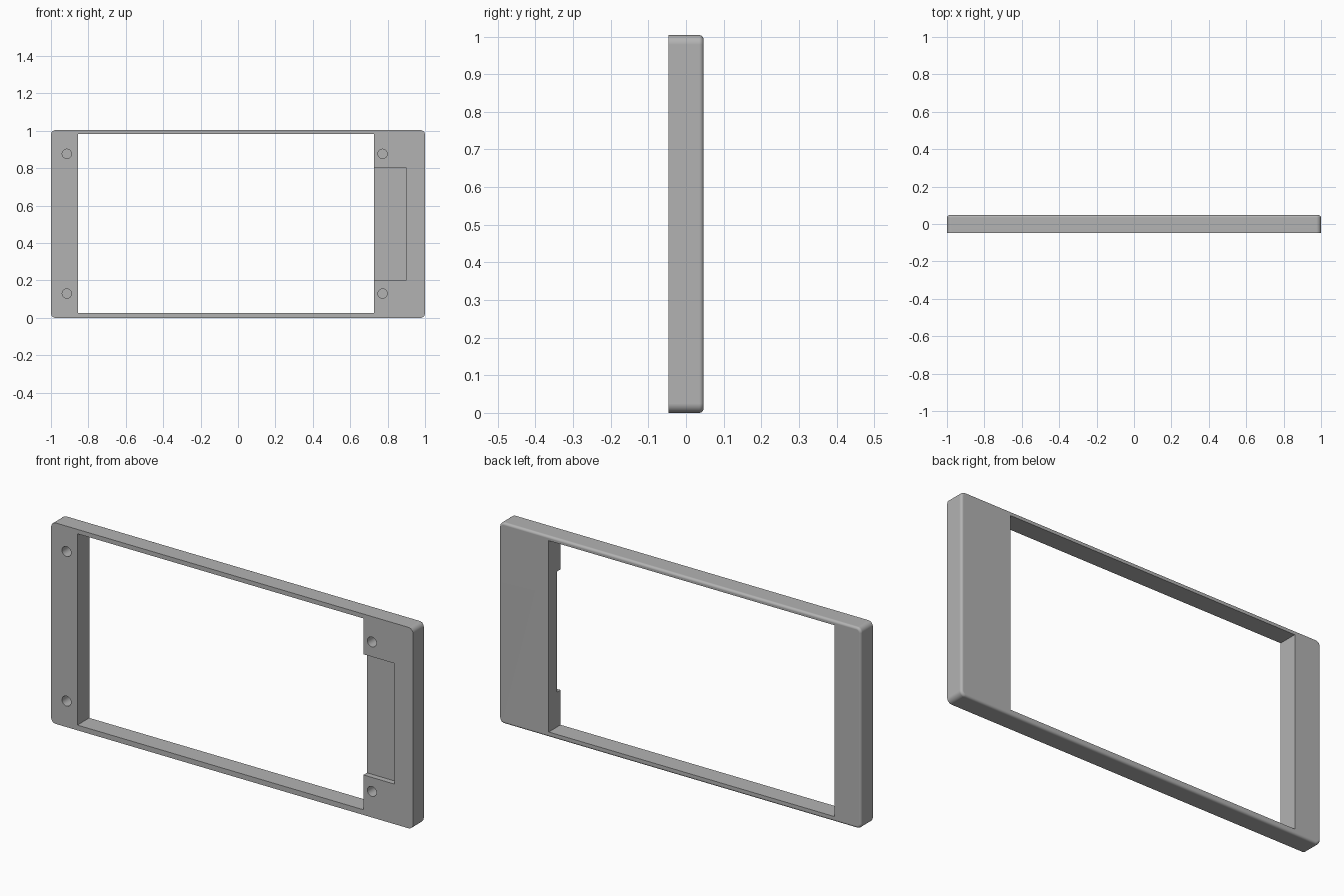
import bpy, bmesh, math
from mathutils import Matrix, Vector

default = bpy.data.objects.get("Cube")
if default:
    bpy.data.objects.remove(default, do_unlink=True)

HEIGHT, HALF_DEPTH = 1.004, 0.047
FRONT, BACK = -HALF_DEPTH, HALF_DEPTH

grey = bpy.data.materials.new("plain_grey")
grey.use_nodes = True
grey.diffuse_color = (0.45, 0.45, 0.45, 1)
grey.node_tree.nodes["Principled BSDF"].inputs["Base Color"].default_value = (0.45, 0.45, 0.45, 1)


def make_object(name, bm):
    bmesh.ops.recalc_face_normals(bm, faces=bm.faces)
    mesh = bpy.data.meshes.new(name)
    bm.to_mesh(mesh)
    bm.free()
    mesh.materials.append(grey)
    obj = bpy.data.objects.new(name, mesh)
    bpy.context.collection.objects.link(obj)
    return obj


def box_bmesh(low, high):
    low, high = Vector(low), Vector(high)
    bm = bmesh.new()
    matrix = Matrix.Translation((low + high) / 2) @ Matrix.Diagonal((*(high - low), 1))
    bmesh.ops.create_cube(bm, size=1, matrix=matrix)
    return bm


def round_edges(bm, radius, chosen):
    edges = [e for e in bm.edges if chosen(e.verts[0].co, e.verts[1].co)]
    bmesh.ops.bevel(bm, geom=edges, offset=radius, offset_type='OFFSET',
                    segments=6, profile=0.5, affect='EDGES', clamp_overlap=True)


def carve(target, cutter):
    cutter.hide_render = True
    mod = target.modifiers.new("cut", 'BOOLEAN')
    mod.operation, mod.solver, mod.object = 'DIFFERENCE', 'EXACT', cutter
    bpy.context.view_layer.objects.active = target
    bpy.ops.object.modifier_apply(modifier=mod.name)
    bpy.data.objects.remove(cutter, do_unlink=True)


# Slab with rounded corners and a softened back rim
bm = box_bmesh((-1, FRONT, 0), (1, BACK, HEIGHT))
round_edges(bm, 0.025, lambda a, b: abs(a.y - b.y) > HALF_DEPTH)
round_edges(bm, 0.012, lambda a, b: min(a.y, b.y) > BACK - 0.001)
frame = make_object("bezel_frame", bm)

# Screen opening, then the shallow pocket beside it
carve(frame, make_object("opening_cutter", box_bmesh((-0.855, -0.2, 0.026), (0.726, 0.2, 0.982))))
carve(frame, make_object("pocket_cutter", box_bmesh((0.6, -0.2, 0.2), (0.897, FRONT + 0.028, 0.803))))

# Four blind screw holes in the front
for x in (-0.915, 0.773):
    for z in (0.13, 0.877):
        bm = bmesh.new()
        matrix = Matrix.Translation((x, FRONT, z)) @ Matrix.Rotation(math.pi / 2, 4, 'X')
        bmesh.ops.create_cone(bm, cap_ends=True, segments=32, radius1=0.025,
                              radius2=0.025, depth=0.12, matrix=matrix)
        carve(frame, make_object("hole_cutter", bm))

# Smooth fillets while flat faces stay flat
bpy.ops.object.select_all(action='DESELECT')
frame.select_set(True)
bpy.context.view_layer.objects.active = frame
bpy.ops.object.shade_smooth_by_angle(angle=math.radians(30))
weighted = frame.modifiers.new("flat_normals", 'WEIGHTED_NORMAL')
weighted.keep_sharp = True
